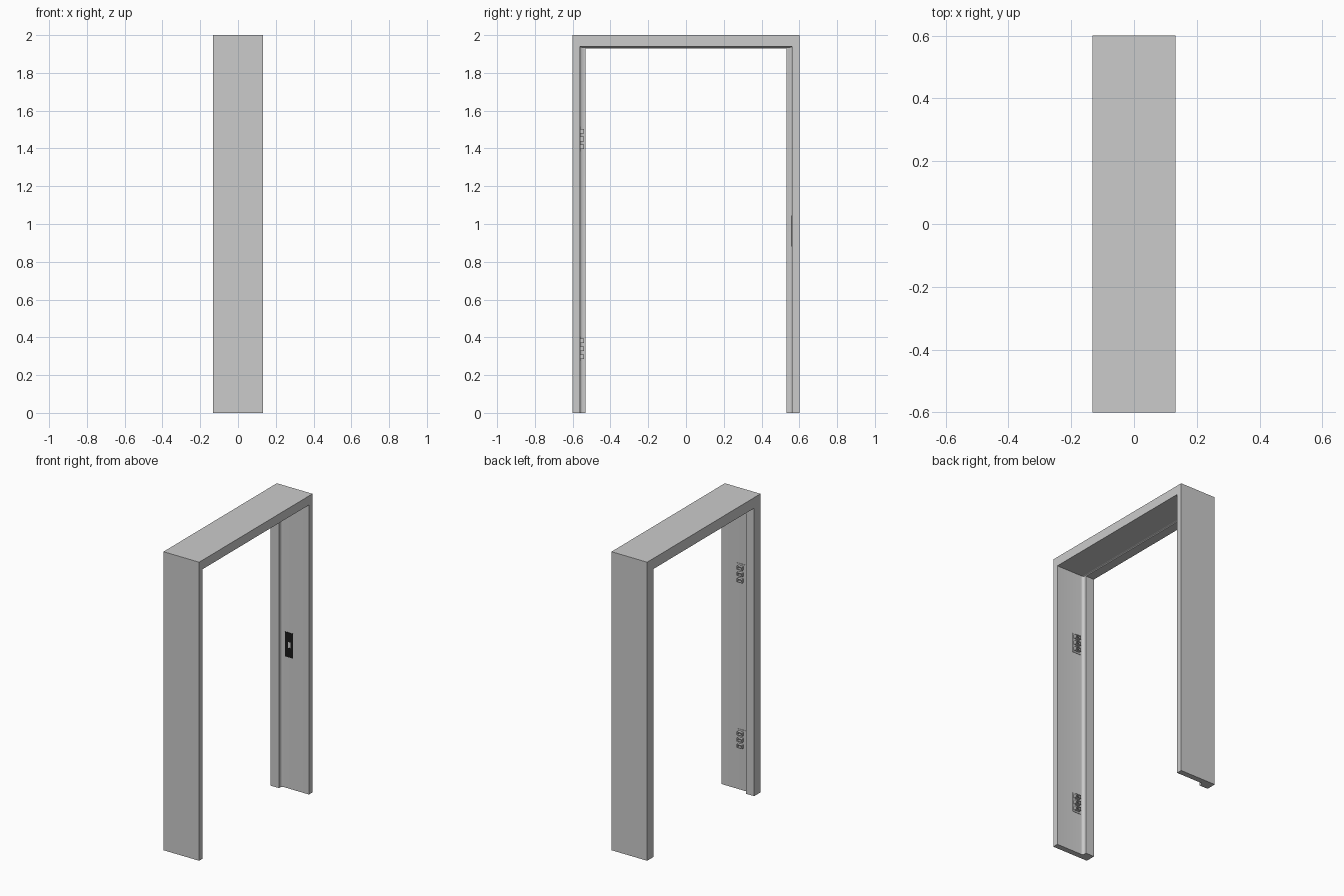
import bpy, bmesh, math

if "Cube" in bpy.data.objects:
    bpy.data.objects.remove(bpy.data.objects["Cube"])

HALF = 0.132   # half depth of the frame
W, H = 0.6, 2.0


def finish(bm, name, color=None):
    bmesh.ops.recalc_face_normals(bm, faces=bm.faces)
    me = bpy.data.meshes.new(name)
    bm.to_mesh(me)
    bm.free()
    ob = bpy.data.objects.new(name, me)
    bpy.context.collection.objects.link(ob)
    if color:
        mat = bpy.data.materials.new(name + "_mat")
        mat.diffuse_color = color
        mat.use_nodes = True
        mat.node_tree.nodes["Principled BSDF"].inputs["Base Color"].default_value = mat.diffuse_color
        me.materials.append(mat)
    return ob


def add_box(bm, x, y, z):
    r = bmesh.ops.create_cube(bm, size=1)
    for v in r["verts"]:
        for i, (a, b) in enumerate((x, y, z)):
            v.co[i] = (a + b) / 2 + v.co[i] * (b - a)


# Frame: profile of (x, side inset, top inset) swept round the opening with mitred corners
profile = [(-HALF, 0, 0), (HALF, 0, 0), (HALF, 0.038, 0.061)]
for i in range(6):  # coved step up to the door stop
    a = math.radians(18 * i)
    profile.append((-0.055 - 0.015 * math.sin(a),
                    0.038 + 0.015 * (1 - math.cos(a)),
                    0.061 + 0.006 * (1 - math.cos(a))))
profile += [(-0.07, 0.067, 0.071), (-HALF, 0.067, 0.071)]

bm = bmesh.new()
rings = []
for side, top in ((-1, 0), (-1, 1), (1, 1), (1, 0)):
    rings.append([bm.verts.new((x, side * (W - s), (H - t) * top))
                  for x, s, t in profile])
n = len(profile)
for r0, r1 in zip(rings, rings[1:]):
    for i in range(n):
        j = (i + 1) % n
        bm.faces.new((r0[i], r0[j], r1[j], r1[i]))
bm.faces.new(rings[0])
bm.faces.new(rings[-1])
frame = finish(bm, "door_frame")
bpy.context.view_layer.objects.active = frame
frame.select_set(True)
bpy.ops.object.shade_smooth_by_angle(angle=math.radians(30))
frame.select_set(False)

# Hinges: thin leaf with three hollow knuckles
yj = -W + 0.038
for name, zc in (("upper_hinge", 1.45), ("lower_hinge", 0.34)):
    bm = bmesh.new()
    add_box(bm, (-0.048, 0.012), (yj - 0.003, yj + 0.003), (zc - 0.065, zc + 0.065))
    for k in (-1, 0, 1):
        z = zc + k * 0.042
        for s in (-1, 1):
            add_box(bm, (-0.036, 0.002), (yj, yj + 0.022), sorted((z + s * 0.007, z + s * 0.012)))
            add_box(bm, sorted((-0.017 + s * 0.014, -0.017 + s * 0.019)),
                    (yj, yj + 0.022), (z - 0.007, z + 0.007))
    finish(bm, name)

# Strike plate: black rim around a latch opening
yp = (W - 0.041, W - 0.035)
bm = bmesh.new()
add_box(bm, (-0.043, -0.022), yp, (0.88, 1.045))
add_box(bm, (-0.004, 0.015), yp, (0.88, 1.045))
add_box(bm, (-0.022, -0.004), yp, (0.88, 0.942))
add_box(bm, (-0.022, -0.004), yp, (0.982, 1.045))
finish(bm, "strike_plate", (0.01, 0.01, 0.01, 1))
